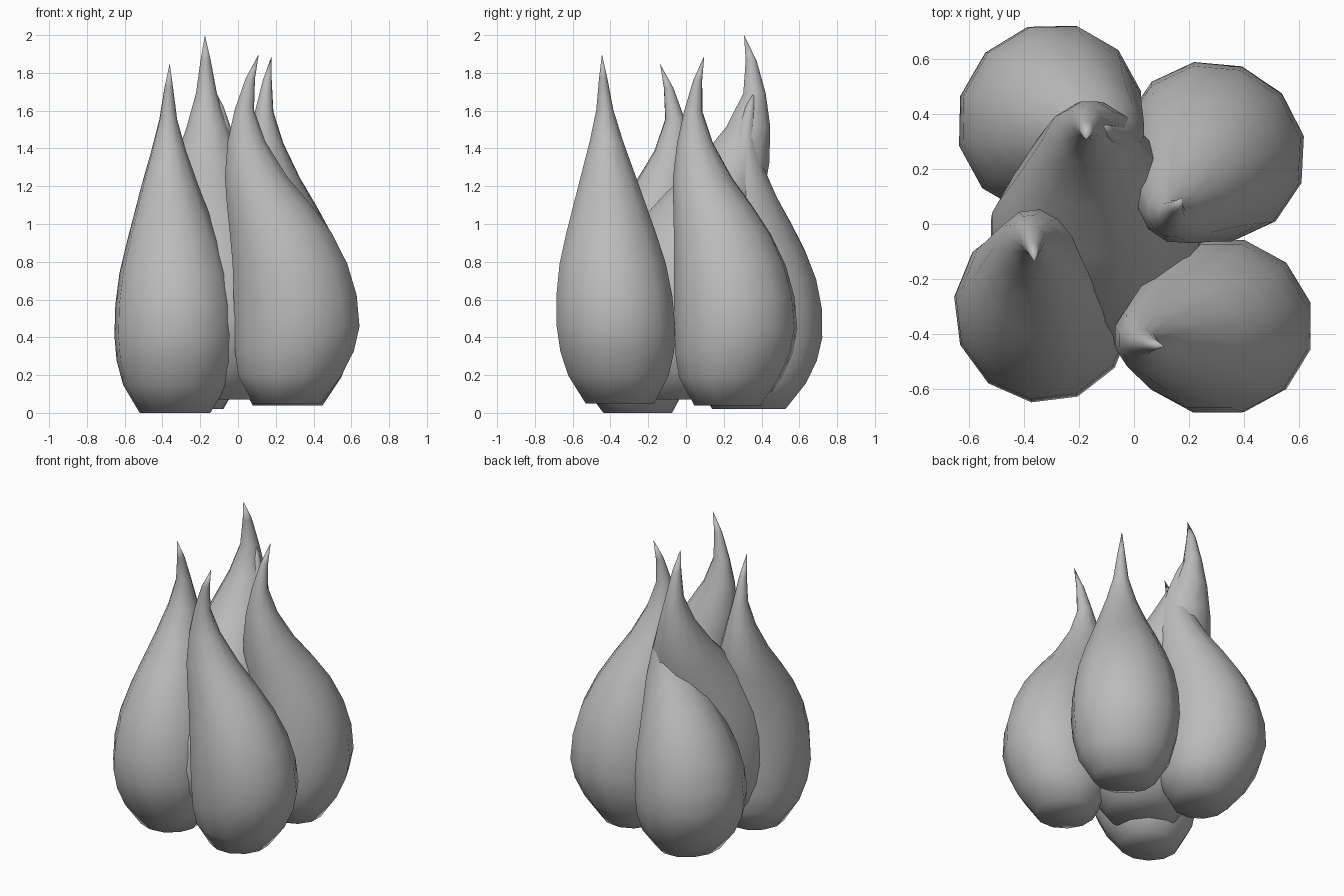
import bpy, bmesh, math
from mathutils import Vector

cube = bpy.data.objects.get("Cube")
if cube:
    bpy.data.objects.remove(cube, do_unlink=True)

SIDES = 12
FULLNESS = 1.03

# Shared clove profile: height fraction, inner edge, outer edge, half width
PROFILE = [
    (0.0, 0.08, 0.44, 0.18),
    (0.08, 0.0, 0.55, 0.265),
    (0.15, -0.018, 0.615, 0.3),
    (0.22, -0.02, 0.645, 0.312),
    (0.31, -0.025, 0.63, 0.305),
    (0.4, -0.03, 0.58, 0.28),
    (0.49, -0.045, 0.495, 0.235),
    (0.57, -0.06, 0.385, 0.19),
    (0.65, -0.07, 0.26, 0.145),
    (0.75, -0.055, 0.145, 0.088),
    (0.84, -0.018, 0.085, 0.045),
    (0.93, 0.04, 0.09, 0.022),
]
TIP = 0.11

# One matte grey for the whole bulb
grey = bpy.data.materials.new("grey")
grey.use_nodes = True
grey.diffuse_color = (0.5, 0.5, 0.5, 1)
shader = next(n for n in grey.node_tree.nodes if n.type == 'BSDF_PRINCIPLED')
shader.inputs["Base Color"].default_value = (0.5, 0.5, 0.5, 1)
shader.inputs["Roughness"].default_value = 0.7


def clove(name, degrees, base, height, foot, top, depth, width):
    """Loft a clove bulging toward an angle; its axis leans from foot to top."""
    angle = math.radians(degrees)
    out = Vector((math.cos(angle), math.sin(angle), 0))
    across = Vector((-out.y, out.x, 0))
    foot, top = Vector((*foot, base)), Vector((*top, base + height))

    def place(t, u, v):
        return foot.lerp(top, t) + out * (u * depth) + across * (v * width)

    bm = bmesh.new()
    rings = []
    for t, inner, outer, half in PROFILE:
        mid, reach = (inner + outer) / 2, FULLNESS * (outer - inner) / 2
        ring = []
        for i in range(SIDES):
            a = math.tau * (i + 0.5) / SIDES
            u, v = mid + reach * math.cos(a), FULLNESS * half * math.sin(a)
            ring.append(bm.verts.new(place(t, u, v)))
        rings.append(ring)
    bm.faces.new(rings[0])
    for low, high in zip(rings, rings[1:]):
        for i in range(SIDES):
            j = (i + 1) % SIDES
            bm.faces.new((low[i], low[j], high[j], high[i]))
    tip = bm.verts.new(place(1, TIP, 0))
    for i in range(SIDES):
        bm.faces.new((rings[-1][i], rings[-1][(i + 1) % SIDES], tip))
    bmesh.ops.recalc_face_normals(bm, faces=bm.faces)

    mesh = bpy.data.meshes.new(name)
    bm.to_mesh(mesh)
    bm.free()
    mesh.materials.append(grey)
    obj = bpy.data.objects.new(name, mesh)
    bpy.context.collection.objects.link(obj)
    bpy.ops.object.select_all(action='DESELECT')
    obj.select_set(True)
    bpy.context.view_layer.objects.active = obj
    bpy.ops.object.shade_smooth_by_angle(angle=math.radians(100))


# Four outer cloves in a pinwheel around a larger inner one
clove("front_left_clove", 0, 0.05, 1.85, (0, -0.35), (0, -0.445), 1, 1.01)
clove("back_left_clove", 56, 0.04, 1.85, (0.125, 0.02), (0.12, 0.01), 0.95, 1.06)
clove("front_right_clove", -83, 0, 1.85, (-0.365, 0), (-0.375, -0.03), 0.99, 1.02)
clove("back_right_clove", 150, 0.02, 1.72, (-0.04, 0.205), (-0.045, 0.315), 0.98, 1.1)
clove("inner_clove", -90, 0.07, 1.93, (-0.125, 0.225), (-0.175, 0.435), 1.16, 1.24)
